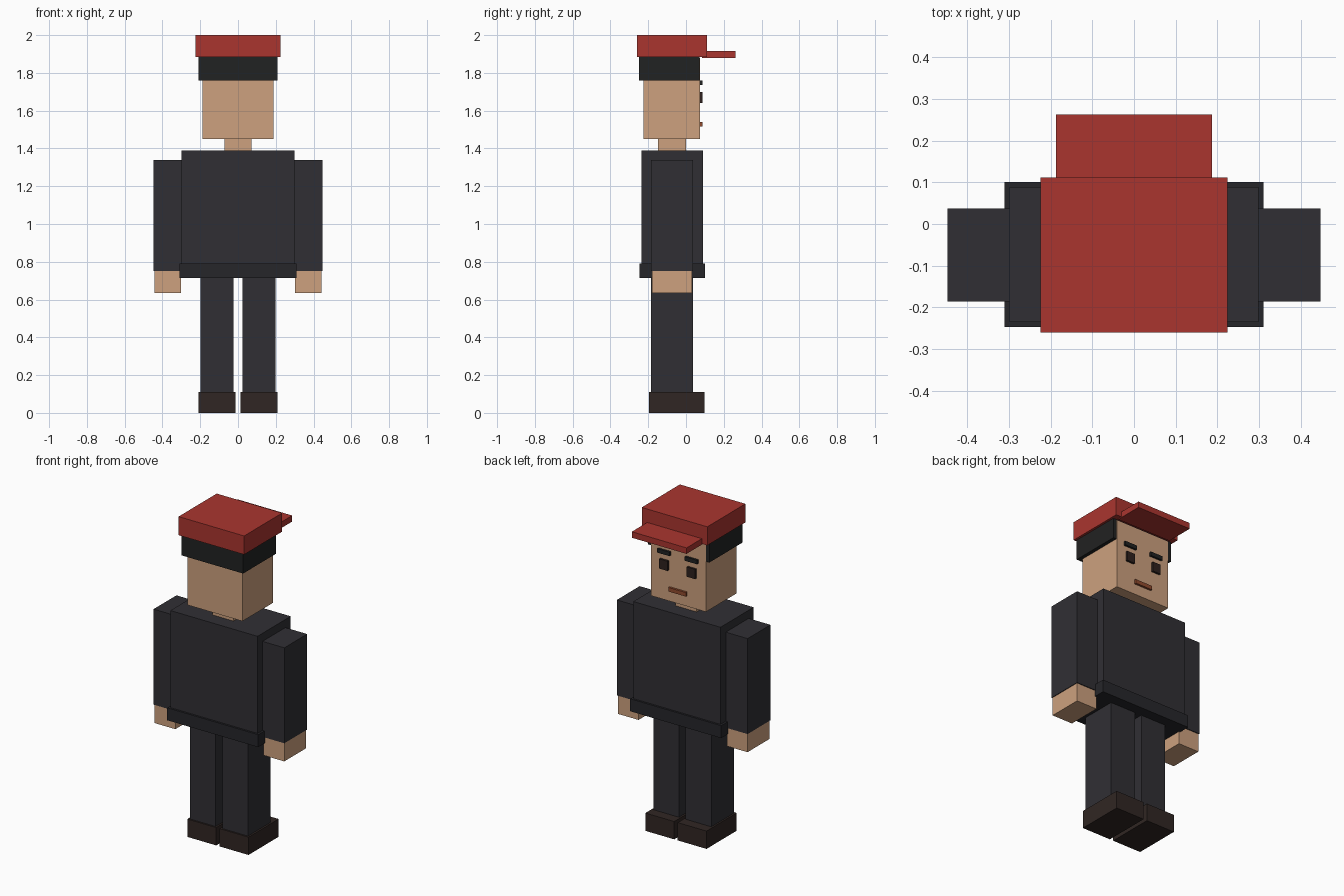
import bpy

if "Cube" in bpy.data.objects:
    bpy.data.objects.remove(bpy.data.objects["Cube"])


def material(name, rgb):
    m = bpy.data.materials.new(name)
    lin = [(c / 255 / 12.92) if c < 11 else ((c / 255 + 0.055) / 1.055) ** 2.4 for c in rgb]
    m.diffuse_color = (*lin, 1)
    m.use_nodes = True
    m.node_tree.nodes["Principled BSDF"].inputs["Base Color"].default_value = m.diffuse_color
    return m


skin = material("skin", (205, 161, 126))
cloth = material("dark_cloth", (48, 47, 52))
belt = material("belt_cloth", (38, 38, 42))
leather = material("shoe_leather", (48, 38, 35))
red = material("cap_red", (170, 53, 47))
hair = material("hair_black", (33, 34, 34))
eye = material("eye_brown", (45, 33, 30))
lips = material("lip_brown", (145, 75, 45))


def box(name, x, y, z, mat):
    """Box from (min, max) ranges on each axis."""
    bpy.ops.mesh.primitive_cube_add(size=1, location=[sum(r) / 2 for r in (x, y, z)])
    o = bpy.context.object
    o.name = name
    o.scale = [r[1] - r[0] for r in (x, y, z)]
    bpy.ops.object.transform_apply(location=False, rotation=False, scale=True)
    o.data.materials.append(mat)


def centred(name, half, y, z, mat):
    box(name, (-half, half), y, z, mat)


def pair(name, x, y, z, mat):
    box("right_" + name, x, y, z, mat)
    box("left_" + name, (-x[1], -x[0]), y, z, mat)


# Legs and shoes
pair("shoe", (0.012, 0.209), (-0.196, 0.098), (0, 0.11), leather)
pair("leg", (0.023, 0.198), (-0.186, 0.036), (0.11, 0.73), cloth)

# Body and arms
centred("torso", 0.298, (-0.235, 0.089), (0.73, 1.39), cloth)
centred("jacket_hem", 0.311, (-0.247, 0.101), (0.713, 0.79), belt)
pair("arm", (0.298, 0.447), (-0.186, 0.037), (0.75, 1.34), cloth)
pair("hand", (0.302, 0.443), (-0.181, 0.032), (0.635, 0.75), skin)

# Head and hair
centred("neck", 0.072, (-0.147, -0.001), (1.38, 1.46), skin)
centred("head", 0.188, (-0.225, 0.074), (1.45, 1.88), skin)
centred("hair_band", 0.21, (-0.25, 0.071), (1.76, 1.885), hair)

# Face
pair("eye", (0.066, 0.122), (0.07, 0.087), (1.64, 1.70), eye)
pair("eyebrow", (0.052, 0.136), (0.07, 0.087), (1.735, 1.76), hair)
centred("mouth", 0.06, (0.07, 0.087), (1.515, 1.54), lips)

# Cap
centred("cap_crown", 0.224, (-0.26, 0.112), (1.885, 2.0), red)
centred("cap_brim", 0.187, (0.085, 0.262), (1.88, 1.917), red)
